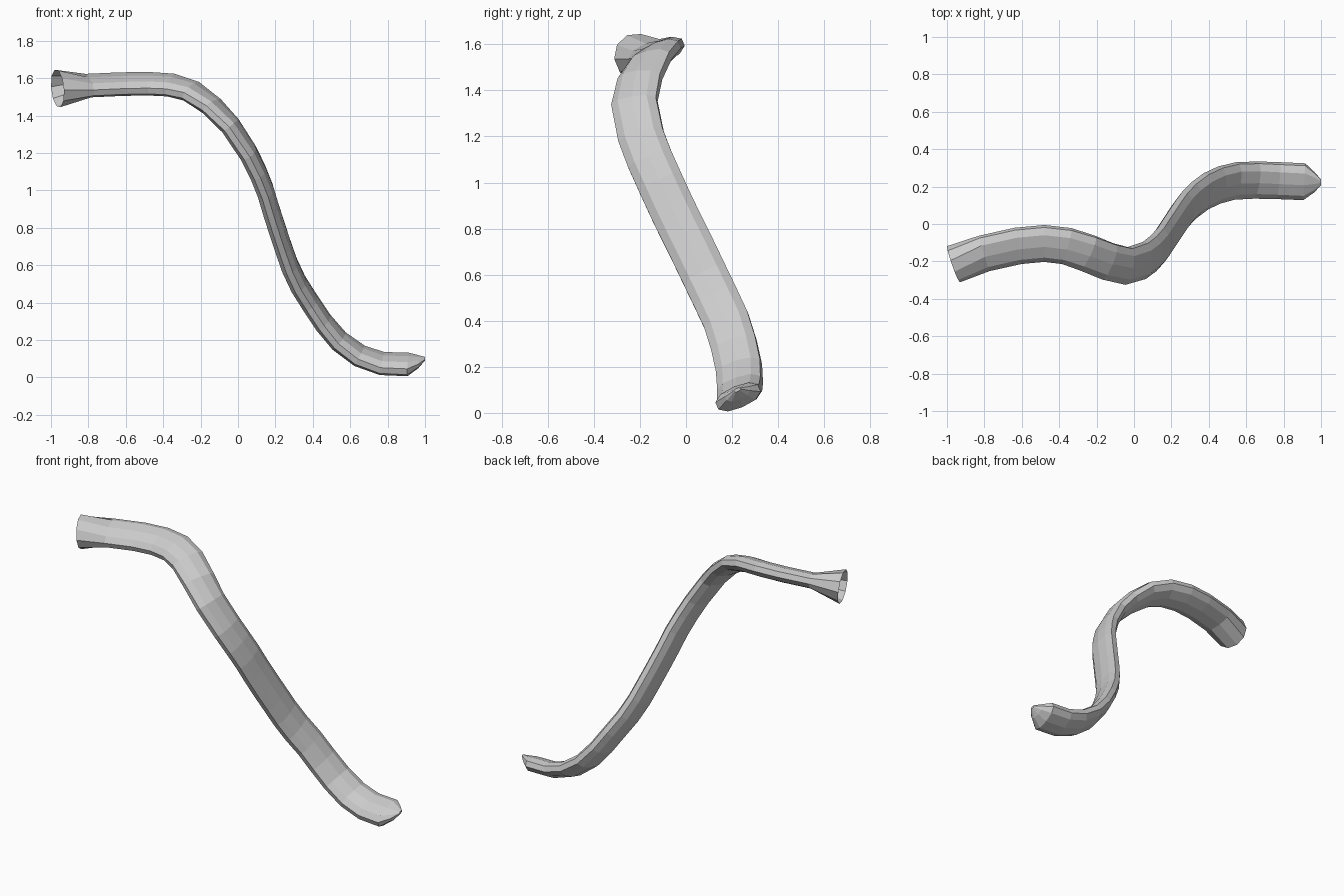
import bpy, bmesh, math
from mathutils import Vector

if "Cube" in bpy.data.objects:
    bpy.data.objects.remove(bpy.data.objects["Cube"])

# Centre line of the tube, from the open flared end to the closed tip
path = [Vector(p) for p in (
    (-.965, -.215, 1.545), (-.80, -.157, 1.56), (-.62, -.117, 1.568), (-.48, -.104, 1.57),
    (-.36, -.118, 1.563), (-.25, -.155, 1.53), (-.14, -.20, 1.45), (-.04, -.224, 1.345),
    (.055, -.195, 1.2), (.105, -.157, 1.1), (.145, -.112, 1.0), (.175, -.066, .9),
    (.207, -.018, .8), (.24, .032, .7), (.275, .08, .6), (.322, .128, .5), (.385, .175, .4),
    (.455, .208, .295), (.54, .23, .195), (.65, .235, .115), (.77, .232, .074), (.91, .226, .069))]
WIDE = Vector((0, .92, .39))      # direction of the broad side of the section

# Flattened ten-sided section and round section for the mouth
half = [(1, .35), (.65, .85), (0, 1), (-.65, .85), (-1, .35)]
flat = [(.1 * a, .048 * b) for a, b in half] + [(-.1 * a, -.048 * b) for a, b in half]
mouth = [(.103 * math.cos(math.radians(18 + 36 * i)),
          .103 * math.sin(math.radians(18 + 36 * i))) for i in range(10)]

bm = bmesh.new()


def ring(centre, tangent, section, scale=1.0):
    t = tangent.normalized()
    w = (WIDE - t * WIDE.dot(t)).normalized()
    n = t.cross(w)
    return [bm.verts.new(centre + (w * a + n * b) * scale) for a, b in section]


# Tube body
rings = []
for i, p in enumerate(path):
    tangent = path[min(i + 1, len(path) - 1)] - path[max(i - 1, 0)]
    rings.append(ring(p, tangent, mouth if i == 0 else flat))

# Tapered tip
forward = Vector((1, 0, 0))
rings.append(ring(Vector((.965, .224, .084)), forward, flat, .55))
rings.append(ring(Vector((1.0, .223, .1)), forward, flat, .15))

for r, s in zip(rings, rings[1:]):
    for j in range(10):
        k = (j + 1) % 10
        bm.faces.new((r[j], r[k], s[k], s[j]))
bm.faces.new(rings[-1])
bmesh.ops.recalc_face_normals(bm, faces=bm.faces)

mesh = bpy.data.meshes.new("curved_tube")
bm.to_mesh(mesh)
bm.free()
bpy.context.collection.objects.link(bpy.data.objects.new("curved_tube", mesh))
